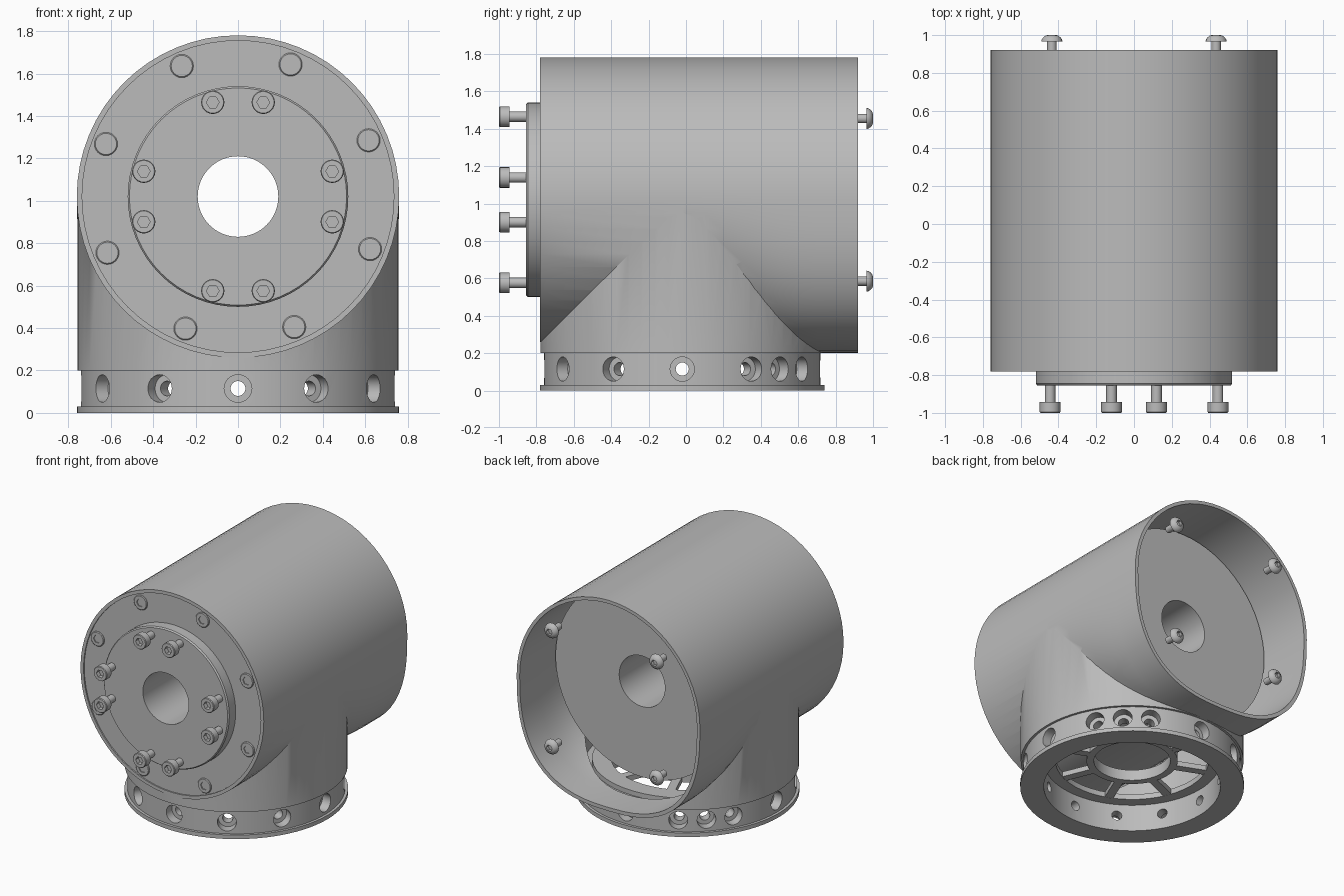
import bpy, bmesh, math
from mathutils import Matrix, Vector

old = bpy.data.objects.get("Cube")
if old:
    bpy.data.objects.remove(old, do_unlink=True)

grey = bpy.data.materials.new("machined grey")
grey.use_nodes = True
grey.diffuse_color = (0.5, 0.5, 0.5, 1)
grey.node_tree.nodes["Principled BSDF"].inputs["Base Color"].default_value = (0.5, 0.5, 0.5, 1)

ZC = 1.02       # height of the horizontal axis
YB = -0.02      # y of the vertical axis
FRONT = Matrix.Translation((0, 0, ZC)) @ Matrix.Rotation(math.pi / 2, 4, 'X')   # local z -> -y
BACK = Matrix.Translation((0, 0, ZC)) @ Matrix.Rotation(-math.pi / 2, 4, 'X')   # local z -> +y
BASE = Matrix.Translation((0, YB, 0))


def bridge(bm, rows, wrap):
    n = len(rows[0])
    pairs = list(zip(rows, rows[1:])) + ([(rows[-1], rows[0])] if wrap else [])
    for a, b in pairs:
        for i in range(n):
            j = (i + 1) % n
            bm.faces.new((a[i], a[j], b[j], b[i]))


def lathe(bm, profile, matrix, seg=48, ring=False):
    """Turn (radius, height[, hex]) points round local z; ring closes the profile on itself."""
    rows = []
    for p in profile:
        row = []
        for i in range(seg):
            a = math.tau * i / seg
            r = p[0]
            if len(p) > 2:
                r *= math.cos(math.pi / 6) / math.cos(a % (math.pi / 3) - math.pi / 6)
            row.append(bm.verts.new(matrix @ Vector((r * math.cos(a), r * math.sin(a), p[1]))))
        rows.append(row)
    bridge(bm, rows, ring)
    if not ring:
        bm.faces.new(rows[0])
        bm.faces.new(rows[-1])


def finish(name, bm):
    bmesh.ops.recalc_face_normals(bm, faces=bm.faces)
    me = bpy.data.meshes.new(name)
    bm.to_mesh(me)
    bm.free()
    me.materials.append(grey)
    ob = bpy.data.objects.new(name, me)
    bpy.context.collection.objects.link(ob)
    return ob


def turned(name, profile, matrix, seg=48, ring=False):
    bm = bmesh.new()
    lathe(bm, profile, matrix, seg, ring)
    return finish(name, bm)


def smooth(ob, angle=35):
    bpy.ops.object.select_all(action='DESELECT')
    ob.select_set(True)
    bpy.context.view_layer.objects.active = ob
    bpy.ops.object.shade_smooth_by_angle(angle=math.radians(angle))


def boolean(ob, cutter, op):
    m = ob.modifiers.new("cut", 'BOOLEAN')
    m.operation, m.object, m.solver = op, cutter, 'EXACT'
    bpy.context.view_layer.objects.active = ob
    bpy.ops.object.modifier_apply(modifier=m.name)
    bpy.data.objects.remove(cutter, do_unlink=True)


def tunnel(name, r, drop, y0, y1, seg=64):
    """Horizontal tube: round at the front, its lower half swelling to a squarer shape at the back."""
    bm = bmesh.new()
    rows = []
    for y in [y0] + [0.1 * k for k in range(0, 8)] + [y1]:
        t = min(max(y / 0.7, 0), 1)
        t = t * t * (3 - 2 * t)
        n, b = 2 + 0.6 * t, r + (drop - r) * t
        row = []
        for i in range(seg):
            a = math.tau * i / seg
            c, s = math.cos(a), math.sin(a)
            if s < -1e-6:
                x = math.copysign(abs(c) ** (2 / n), c) * r
                z = -b * abs(s) ** (2 / n)
            else:
                x, z = r * c, r * s
            row.append(bm.verts.new((x, y, ZC + z)))
        rows.append(row)
    bridge(bm, rows, False)
    bm.faces.new(rows[0])
    bm.faces.new(rows[-1])
    return finish(name, bm)


# Elbow housing: horizontal tube joined to a vertical socket, then hollowed
housing = tunnel("elbow_housing", 0.76, 0.82, -0.78, 0.92)
boolean(housing, turned("socket", [(0.757, 0.2), (0.757, ZC)], BASE, 64), 'UNION')
boolean(housing, tunnel("bore", 0.735, 0.793, -1.0, 1.1), 'DIFFERENCE')
boolean(housing, turned("socket_bore", [(0.70, 0.1), (0.70, 0.95)], BASE, 64), 'DIFFERENCE')
smooth(housing)

# Drive unit filling the front of the tube, with a hollow shaft
smooth(turned("drive_unit", [(0.19, 0.77), (0.74, 0.77), (0.74, 0.70), (0.718, 0.70),
                             (0.718, -0.52), (0.19, -0.52)], FRONT, 64, True))
smooth(turned("output_flange", [(0.19, 0.76), (0.52, 0.76), (0.52, 0.845), (0.512, 0.855),
                                (0.19, 0.855)], FRONT, 64, True))

# Base collar with counterbored radial holes
collar = turned("base_collar", [(0.6, 0), (0.76, 0), (0.76, 0.03), (0.74, 0.03),
                                (0.74, 0.205), (0.6, 0.205)], BASE, 64, True)
bm = bmesh.new()
for deg in list(range(0, 360, 30)) + [45, 135]:
    m = (Matrix.Translation((0, YB, 0.115)) @ Matrix.Rotation(math.radians(deg), 4, 'Z')
         @ Matrix.Rotation(math.pi / 2, 4, 'Y'))
    lathe(bm, [(0.035, 0.5), (0.035, 0.67), (0.065, 0.67), (0.065, 0.85)], m, 24)
boolean(collar, finish("hole_cutters", bm), 'DIFFERENCE')
smooth(collar)

# Spoked plate inside the base
bm = bmesh.new()
lathe(bm, [(0.52, 0.2), (0.65, 0.2), (0.65, 0.24), (0.52, 0.24)], BASE, 48, True)
lathe(bm, [(0.26, 0.2), (0.31, 0.2), (0.31, 0.28), (0.26, 0.28)], BASE, 48, True)
for k in range(8):
    m = (BASE @ Matrix.Rotation(math.radians(22.5 + 45 * k), 4, 'Z')
         @ Matrix.Translation((0.415, 0, 0.22)) @ Matrix.Diagonal((0.24, 0.06, 0.038, 1)))
    bmesh.ops.create_cube(bm, size=1, matrix=m)
smooth(finish("spoked_plate", bm))

# Screws: hex-socket caps and domed buttons, local z = 0 at the underside of the head
CAP = [(0.028, -0.09), (0.028, 0), (0.055, 0), (0.055, 0.052), (0.051, 0.057),
       (0.03, 0.057, 1), (0.03, 0.025, 1)]
FLUSH = [(0.055, -0.02), (0.055, 0.002), (0.05, 0.007), (0.03, 0.007, 1), (0.03, 0.0, 1)]
BUTTON = [(0.025, -0.085), (0.025, 0), (0.056, 0), (0.054, 0.011), (0.046, 0.023),
          (0.034, 0.032), (0.024, 0.035, 1), (0.024, 0.012, 1)]


def screws(name, profile, frame, radius, angles, height):
    for k, deg in enumerate(angles):
        a = math.radians(deg)
        m = frame @ Matrix.Translation((radius * math.cos(a), radius * math.sin(a), height))
        smooth(turned(f"{name}_{k + 1}", profile, m, 24))


screws("flange_screw", CAP, FRONT, 0.46, [q + d for q in (0, 90, 180, 270) for d in (15, 75)], 0.943)
screws("face_screw", FLUSH, FRONT, 0.67, [23.3 + 45 * k for k in range(8)], 0.773)
screws("cover_screw", BUTTON, BACK, 0.615, [45, 135, 225, 315], 0.965)
